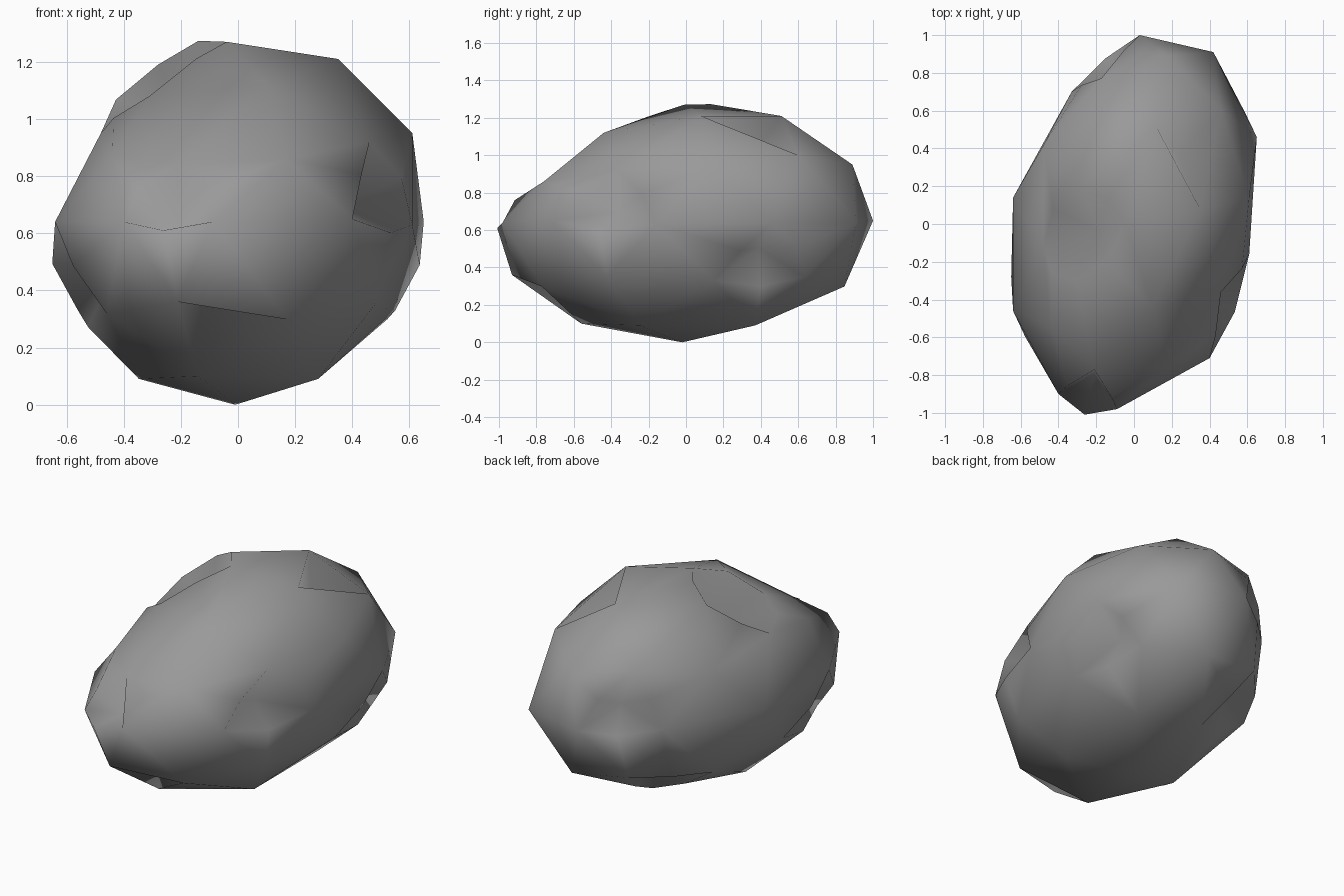
import bpy, bmesh
from math import cos, sin, radians, sqrt
from mathutils import Vector

if "Cube" in bpy.data.objects:
    bpy.data.objects.remove(bpy.data.objects["Cube"])

CENTRE = Vector((0, 0, 0.635))
bm = bmesh.new()
bmesh.ops.create_icosphere(bm, subdivisions=2, radius=1)
bm.verts.ensure_lookup_table()
units = [(v, v.co.normalized()) for v in bm.verts]


def vert(level, angle):
    """Vertex of the base sphere at a height and a compass angle."""
    r = sqrt(max(0, 1 - level * level))
    p = Vector((r * cos(radians(angle)), r * sin(radians(angle)), level))
    return min(units, key=lambda u: (u[1] - p).length)[0]


A, B, C = 0.851, 0.526, 0.447      # ring heights of the sphere

# Craters: corners, rim lift, rim widening, depth
craters = [
    ([vert(A, 0), vert(A, 72), vert(B, 36)], 0, 0, 0.16),
    ([vert(-C, 252), vert(-B, 288), vert(-A, 252)], 0, 0, 0.16),
    ([vert(B, 324), vert(0, 342), vert(0, 306)], 0.03, 0.04, 0.15),
    ([vert(0, 18), vert(-C, 36), vert(-B, 0)], 0.03, 0.03, 0.15),
    ([vert(0, 198), vert(-C, 180), vert(-B, 216)], 0.04, 0.04, 0.14),
    ([vert(0, 126), vert(0, 90), vert(B, 108)], 0.02, 0.03, 0.15),
    ([vert(-A, 108), vert(-B, 144), vert(-C, 108)], 0.02, 0.02, 0.15),
    ([vert(0, 234), vert(0, 270), vert(B, 252)], 0.045, 0.04, 0.12),
    ([vert(1, 0), vert(A, 144), vert(B, 180), vert(A, 216)], 0.02, 0.05, 0.16),
]

# Individually shifted corners of the lumpy body
shifts = [
    (1, 0, (-0.04, -0.01, 1.27)), (-1, 0, (-0.01, -0.02, 0)),
    (A, 0, (0.35, 0.08, 1.21)), (A, 72, (0.12, 0.51, 1.21)),
    (A, 144, (-0.28, 0.20, 1.19)), (A, 216, (-0.31, -0.30, 1.08)),
    (A, 288, (0.10, -0.44, 1.12)), (B, 252, (-0.21, -0.77, 0.84)),
    (C, 288, (0.17, -0.76, 0.86)), (C, 216, (-0.44, -0.54, 0.87)),
    (B, 180, (-0.48, -0.12, 0.95)), (B, 324, (0.46, -0.36, 0.92)),
    (B, 36, (0.46, 0.60, 1.00)), (C, 0, (0.61, 0.14, 0.95)),
    (C, 72, (0.18, 0.89, 0.95)),
    (0, 90, (0.03, 1.00, 0.65)), (0, 54, (0.42, 0.91, 0.64)),
    (0, 18, (0.65, 0.46, 0.64)), (0, 126, (-0.33, 0.70, 0.64)),
    (0, 162, (-0.64, 0.14, 0.64)), (0, 198, (-0.64, -0.46, 0.64)),
    (0, 270, (-0.09, -0.98, 0.64)), (0, 234, (-0.40, -0.90, 0.64)),
    (0, 306, (0.40, -0.71, 0.65)), (0, 342, (0.61, -0.16, 0.63)),
    (-C, 252, (-0.21, -0.93, 0.36)), (-C, 180, (-0.56, -0.13, 0.33)),
    (-B, 0, (0.55, 0.15, 0.33)), (-B, 216, (-0.46, -0.60, 0.32)),
    (-A, 252, (-0.14, -0.56, 0.10)), (-A, 108, (-0.10, 0.46, 0.13)),
]
shifts = [(vert(l, a), co) for l, a, co in shifts]

# Stretched, slightly sheared body
for v, u in units:
    x = 0.66 * u.x
    v.co = (x, u.y + 0.22 * x, 0.635 + 0.64 * u.z)
for v, co in shifts:
    v.co = co

# Push the craters in, raise and round out their rims
for corners, lift, widen, depth in craters:
    inside = [f for f in bm.faces if len(f.verts) == 3 and all(v in corners for v in f.verts)]
    face = inside[0]
    if len(inside) > 1:
        face = bmesh.utils.face_join(inside)
    middle = sum((v.co for v in corners), Vector()) / len(corners)
    face.normal_update()
    normal = face.normal.copy()
    if normal.dot(middle - CENTRE) < 0:
        normal.negate()
    if lift:
        for e in list(face.edges):
            mid = (e.verts[0].co + e.verts[1].co) / 2
            out = (mid - CENTRE).normalized()
            away = (mid - middle).normalized()
            nv = bmesh.utils.edge_split(e, e.verts[0], 0.5)[1]
            nv.co = mid + out * lift + away * widen
    pit = bmesh.ops.poke(bm, faces=[face])["verts"][0]
    pit.co = middle - normal * depth

bmesh.ops.triangulate(bm, faces=[f for f in bm.faces if len(f.verts) > 3])
bmesh.ops.recalc_face_normals(bm, faces=bm.faces[:])
for f in bm.faces:
    f.smooth = True

mesh = bpy.data.meshes.new("asteroid")
bm.to_mesh(mesh)
bm.free()

# Dark grey stone
stone = bpy.data.materials.new("dark_stone")
stone.diffuse_color = (0.32, 0.32, 0.32, 1)
stone.use_nodes = True
stone.node_tree.nodes["Principled BSDF"].inputs["Base Color"].default_value = stone.diffuse_color
mesh.materials.append(stone)
bpy.context.collection.objects.link(bpy.data.objects.new("asteroid", mesh))
